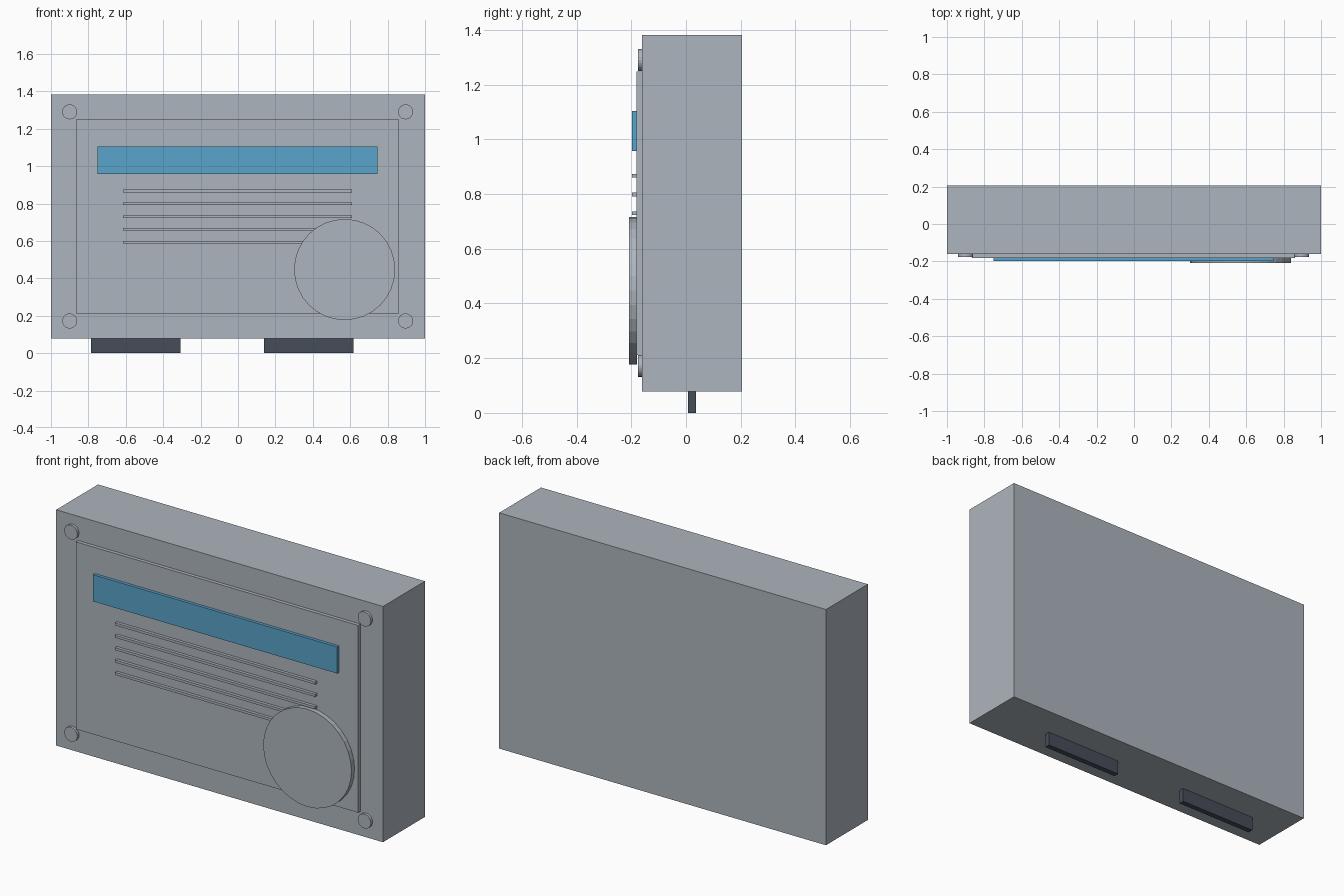
import bpy
from math import pi

default = bpy.data.objects.get("Cube")
if default:
    bpy.data.objects.remove(default, do_unlink=True)


def material(name, rgb):
    mat = bpy.data.materials.new(name)
    mat.use_nodes = True
    mat.diffuse_color = (*rgb, 1)
    mat.node_tree.nodes["Principled BSDF"].inputs["Base Color"].default_value = (*rgb, 1)
    return mat


grey = material("light grey", (0.423, 0.462, 0.509))
blue = material("display blue", (0.102, 0.366, 0.591))
dark = material("dark slate", (0.061, 0.076, 0.1))


def finish(name, mat):
    obj = bpy.context.object
    obj.name = obj.data.name = name
    obj.data.materials.append(mat)
    return obj


def box(name, mat, x, y, z):
    """Box spanning the (low, high) range on each axis."""
    spans = (x, y, z)
    bpy.ops.mesh.primitive_cube_add(size=1, location=[(a + b) / 2 for a, b in spans])
    bpy.context.object.scale = [b - a for a, b in spans]
    bpy.ops.object.transform_apply(location=False, rotation=False, scale=True)
    return finish(name, mat)


def disc(name, mat, x, z, radius, y, sides):
    """Flat round part facing the front."""
    bpy.ops.mesh.primitive_cylinder_add(vertices=sides, radius=radius, depth=y[1] - y[0],
                                        location=(x, sum(y) / 2, z), rotation=(pi / 2, 0, 0))
    return finish(name, mat)


# Casing and raised front panel
box("casing", grey, (-1, 1), (-0.161, 0.205), (0.078, 1.382))
box("front_panel", grey, (-0.865, 0.862), (-0.181, -0.16), (0.212, 1.248))

# Display strip
box("display_strip", blue, (-0.75, 0.745), (-0.198, -0.18), (0.957, 1.104))

# Speaker slats, the lower ones running under the dial
for i in range(5):
    z = 0.867 - i * 0.0685
    box(f"slat_{i + 1}", grey, (-0.615, 0.61), (-0.198, -0.18), (z - 0.007, z + 0.007))

# Dial
disc("dial", grey, 0.57, 0.447, 0.27, (-0.208, -0.18), 32)

# Corner screws
for side, x in (("right", -0.9), ("left", 0.896)):
    for level, z in (("lower", 0.172), ("upper", 1.29)):
        disc(f"{level}_{side}_screw", grey, x, z, 0.04, (-0.176, -0.16), 24)

# Feet
for side, x in (("right", -0.785), ("left", 0.14)):
    box(f"{side}_foot", dark, (x, x + 0.477), (0.007, 0.037), (0, 0.08))
